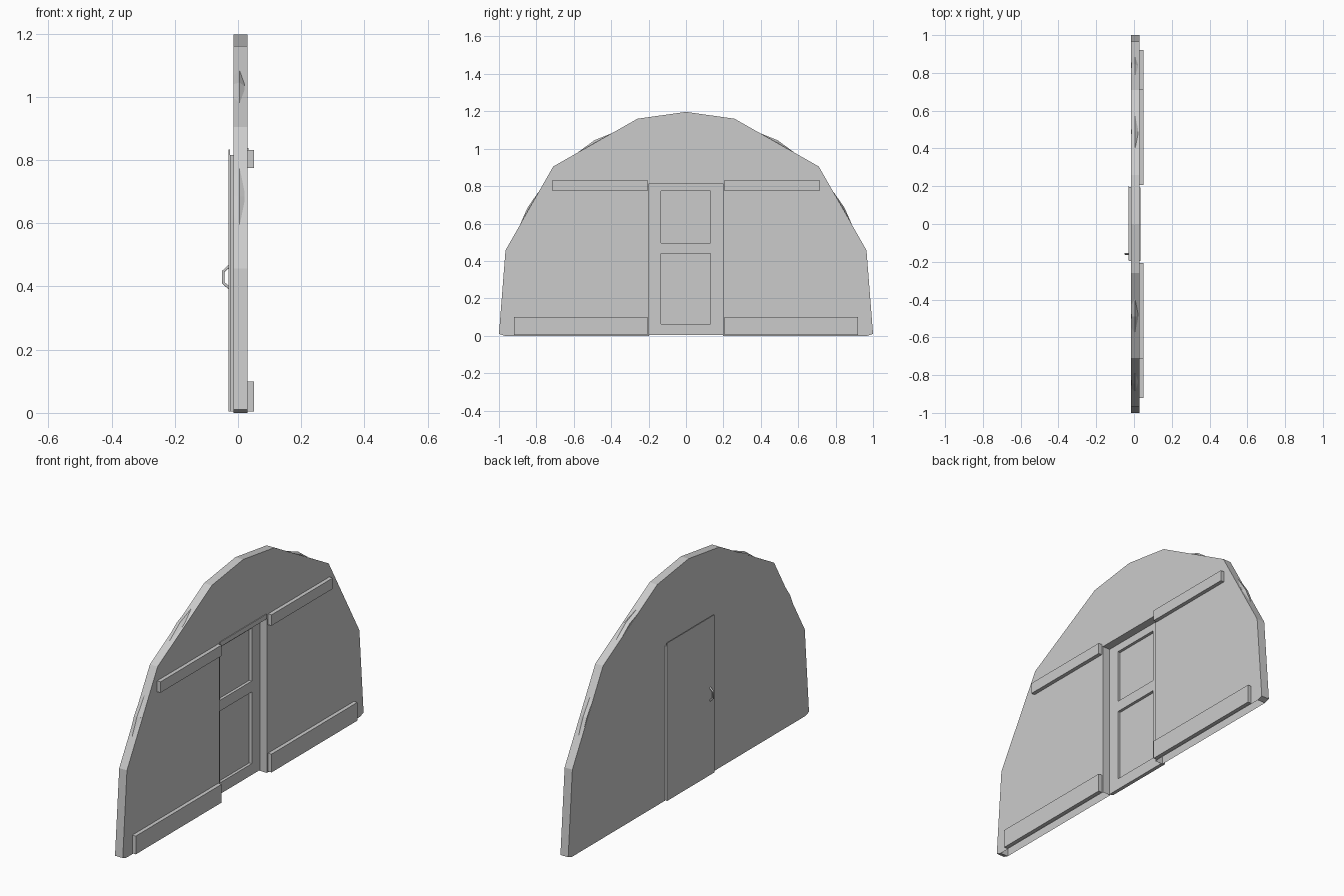
import bpy
import bmesh

cube = bpy.data.objects.get("Cube")
if cube:
    bpy.data.objects.remove(cube, do_unlink=True)

grey = bpy.data.materials.new("light grey")
grey.use_nodes = True
GREY = (0.6, 0.6, 0.6, 1)
grey.diffuse_color = GREY
grey.node_tree.nodes["Principled BSDF"].inputs["Base Color"].default_value = GREY


def finish(name, bm):
    bmesh.ops.recalc_face_normals(bm, faces=bm.faces)
    mesh = bpy.data.meshes.new(name)
    bm.to_mesh(mesh)
    bm.free()
    mesh.materials.append(grey)
    obj = bpy.data.objects.new(name, mesh)
    bpy.context.collection.objects.link(obj)
    return obj


def add_prism(bm, outline, x0, x1):
    """Extrude a (y, z) outline from x0 to x1."""
    face = bm.faces.new([bm.verts.new((x0, y, z)) for y, z in outline])
    out = bmesh.ops.extrude_face_region(bm, geom=[face], use_keep_orig=True)
    moved = [v for v in out["geom"] if isinstance(v, bmesh.types.BMVert)]
    bmesh.ops.translate(bm, verts=moved, vec=(x1 - x0, 0, 0))


def box(name, x0, x1, y0, y1, z0, z1):
    bm = bmesh.new()
    add_prism(bm, [(y0, z0), (y1, z0), (y1, z1), (y0, z1)], x0, x1)
    return finish(name, bm)


BACK, FACE = -0.015, 0.03
DOOR = 0.197

# Arched wall with a doorway notch
half = [(DOOR, 0.815), (DOOR, 0), (0.97, 0), (1, 0.01),
        (0.965, 0.457), (0.71, 0.905), (0.26, 1.16)]
outline = half + [(0, 1.197)] + [(-y, z) for y, z in reversed(half)]
bm = bmesh.new()
add_prism(bm, outline, BACK, FACE)
bmesh.ops.recalc_face_normals(bm, faces=bm.faces)
# Hollow underside of the wall
feet = [f for f in bm.faces if f.normal.z < -0.99 and f.calc_center_median().z < 0.005]
bmesh.ops.inset_individual(bm, faces=feet, thickness=0.006, depth=0)
bmesh.ops.translate(bm, verts=list({v for f in feet for v in f.verts}), vec=(0, 0, 0.1))
finish("arched_wall", bm)

# Horizontal battens and the lintel plate
for side, tag in ((1, "left"), (-1, "right")):
    for part, end, z0, z1 in (("lower_batten", 0.92, 0.004, 0.1), ("upper_batten", 0.715, 0.775, 0.832)):
        y0, y1 = sorted((side * 0.207, side * end))
        box(f"{part}_{tag}", FACE - 0.002, 0.05, y0, y1, z0, z1)
box("lintel_plate", FACE - 0.002, FACE + 0.004, -0.197, 0.193, 0.813, 0.838)

# Door: back sheet with rails and stiles framing two sunken panels
box("door_sheet", -0.03, -0.026, -0.192, 0.2, 0.004, 0.833)
RAIL_X = (-0.026, -0.011)
for name, y0, y1 in (("stile_right", -0.197, -0.135), ("stile_left", 0.13, 0.197)):
    box(name, *RAIL_X, y0, y1, 0.004, 0.815)
for name, z0, z1 in (("bottom", 0.004, 0.063), ("middle", 0.44, 0.497), ("top", 0.775, 0.815)):
    box(name + "_rail", *RAIL_X, -0.135, 0.13, z0, z1)

# Door pull bent from a thin bar
curve = bpy.data.curves.new("door_handle", "CURVE")
curve.dimensions = "3D"
curve.bevel_depth = 0.005
curve.bevel_resolution = 1
curve.use_fill_caps = True
path = [(-0.028, 0.395), (-0.047, 0.412), (-0.047, 0.447), (-0.028, 0.464)]
spline = curve.splines.new("POLY")
spline.points.add(len(path) - 1)
for p, (x, z) in zip(spline.points, path):
    p.co = (x, -0.158, z, 1)
curve.materials.append(grey)
handle = bpy.data.objects.new("door_handle", curve)
bpy.context.collection.objects.link(handle)


# Shallow ridges on the sloping edges, tapering towards both wall faces
def ridge(name, ends, apex, side):
    bm = bmesh.new()
    mid = [(a + b) / 2 for a, b in zip(*ends)]
    rings = []
    for x, size in ((-0.014, 0.65), (0.005, 1), (0.021, 0.15)):
        ring = []
        for p in (ends[0], apex, ends[1]):
            y, z = (m + (c - m) * size for m, c in zip(mid, p))
            ring.append(bm.verts.new((x, side * y, z)))
        rings.append(ring)
    for a, b in zip(rings, rings[1:]):
        for i in range(3):
            j = (i + 1) % 3
            bm.faces.new((a[i], a[j], b[j], b[i]))
    bm.faces.new(rings[0])
    bm.faces.new(rings[-1])
    finish(name, bm)


for side, tag in ((1, "left"), (-1, "right")):
    ridge("lower_ridge_" + tag, ((0.888, 0.593), (0.784, 0.776)), (0.847, 0.685), side)
    ridge("upper_ridge_" + tag, ((0.58, 0.979), (0.396, 1.083)), (0.49, 1.045), side)
